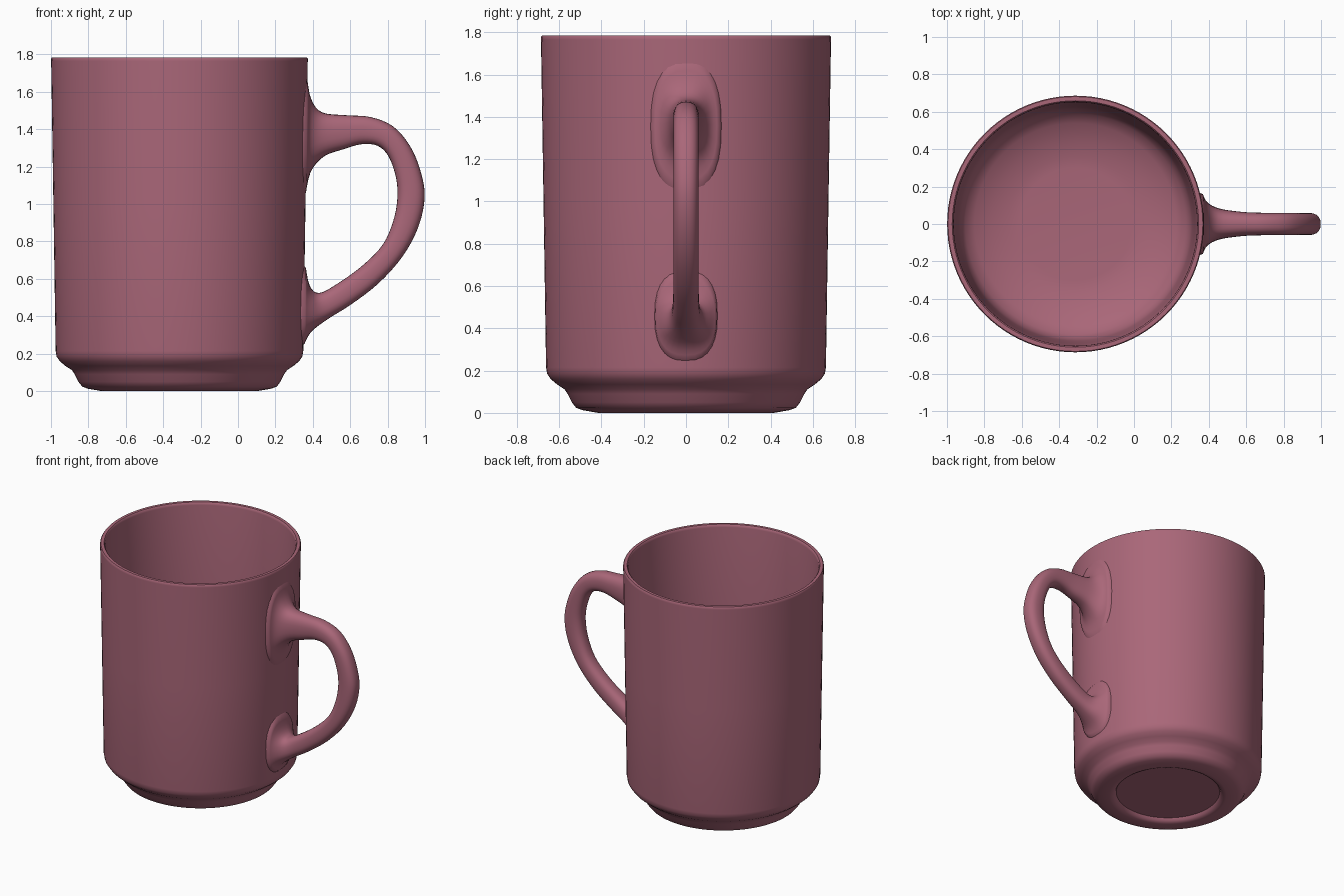
import bpy, bmesh, math
from mathutils import Vector

if "Cube" in bpy.data.objects:
    bpy.data.objects.remove(bpy.data.objects["Cube"])

CX = -0.313          # mug axis
SEG = 96

glaze = bpy.data.materials.new("dusty_rose_glaze")
glaze.diffuse_color = (0.40, 0.135, 0.19, 1)
glaze.use_nodes = True
glaze.node_tree.nodes["Principled BSDF"].inputs["Base Color"].default_value = glaze.diffuse_color


def finish(bm, name, angle):
    bmesh.ops.recalc_face_normals(bm, faces=bm.faces)
    me = bpy.data.meshes.new(name)
    bm.to_mesh(me)
    bm.free()
    me.materials.append(glaze)
    ob = bpy.data.objects.new(name, me)
    bpy.context.collection.objects.link(ob)
    bpy.ops.object.select_all(action='DESELECT')
    ob.select_set(True)
    bpy.context.view_layer.objects.active = ob
    bpy.ops.object.shade_smooth_by_angle(angle=math.radians(angle))
    return ob


def skin(bm, rings):
    for a, b in zip(rings, rings[1:]):
        n = len(a)
        for i in range(n):
            bm.faces.new((a[i], a[(i + 1) % n], b[(i + 1) % n], b[i]))
    bm.faces.new(rings[0])
    bm.faces.new(rings[-1])


# Body: closed lathe profile (radius, z) from underside recess to inner floor
profile = [(0.365, 0.03), (0.375, 0.012), (0.395, 0.002), (0.415, 0.0),
           (0.49, 0.013), (0.52, 0.024), (0.54, 0.05), (0.56, 0.09),
           (0.575, 0.112), (0.61, 0.135), (0.64, 0.16), (0.657, 0.185),
           (0.662, 0.215), (0.674, 1.0), (0.686, 1.765), (0.686, 1.778),
           (0.681, 1.785), (0.659, 1.785), (0.653, 1.778), (0.651, 1.765),
           (0.638, 1.0), (0.625, 0.32), (0.615, 0.25), (0.59, 0.20),
           (0.54, 0.165), (0.45, 0.13), (0.36, 0.105), (0.30, 0.10)]
bm = bmesh.new()
rings = []
for r, z in profile:
    rings.append([bm.verts.new((CX + r * math.cos(2 * math.pi * i / SEG),
                                r * math.sin(2 * math.pi * i / SEG), z))
                  for i in range(SEG)])
skin(bm, rings)
finish(bm, "mug_body", 45)

# Handle: sections as (outer x, outer z, inner x, inner z, half width)
sections = [(0.37, 1.67, 0.36, 1.04, 0.17), (0.392, 1.56, 0.388, 1.17, 0.118),
            (0.45, 1.49, 0.46, 1.255, 0.083), (0.58, 1.475, 0.57, 1.295, 0.065),
            (0.71, 1.465, 0.66, 1.32, 0.06), (0.83, 1.415, 0.745, 1.312, 0.06),
            (0.92, 1.31, 0.805, 1.255, 0.06), (0.975, 1.18, 0.845, 1.14, 0.06),
            (0.998, 1.04, 0.852, 1.03, 0.06), (0.965, 0.88, 0.83, 0.91, 0.06),
            (0.88, 0.72, 0.775, 0.785, 0.06), (0.75, 0.575, 0.67, 0.675, 0.06),
            (0.60, 0.46, 0.54, 0.58, 0.062), (0.48, 0.385, 0.435, 0.525, 0.075),
            (0.39, 0.315, 0.383, 0.565, 0.12), (0.35, 0.24, 0.36, 0.68, 0.15)]


def spline(p0, p1, p2, p3, t):
    return [0.5 * (2 * b + (c - a) * t + (2 * a - 5 * b + 4 * c - d) * t * t
                   + (3 * b - a - 3 * c + d) * t ** 3)
            for a, b, c, d in zip(p0, p1, p2, p3)]


smooth, last = [], len(sections) - 1
for k in range(last):
    q = [sections[min(max(k + j, 0), last)] for j in (-1, 0, 1, 2)]
    smooth += [spline(*q, s / 4) for s in range(4)]
smooth.append(sections[-1])


def rounded(v):      # rounded-box cross-section
    return math.copysign(abs(v) ** 0.8, v)


bm = bmesh.new()
rings = []
for k, (ox, oz, ix, iz, w) in enumerate(smooth):
    outer, inner = Vector((ox, 0, oz)), Vector((ix, 0, iz))
    ring = []
    for i in range(28):
        a = 2 * math.pi * i / 28
        p = (outer + inner) / 2 + (outer - inner) / 2 * rounded(math.cos(a))
        p.y = w * rounded(math.sin(a))
        if k in (0, len(smooth) - 1):   # seat the ends inside the wall
            r = 0.651 + 0.0155 * p.z
            p.x = CX + math.sqrt(r * r - p.y ** 2)
        ring.append(bm.verts.new(p))
    rings.append(ring)
skin(bm, rings)
finish(bm, "mug_handle", 80)
